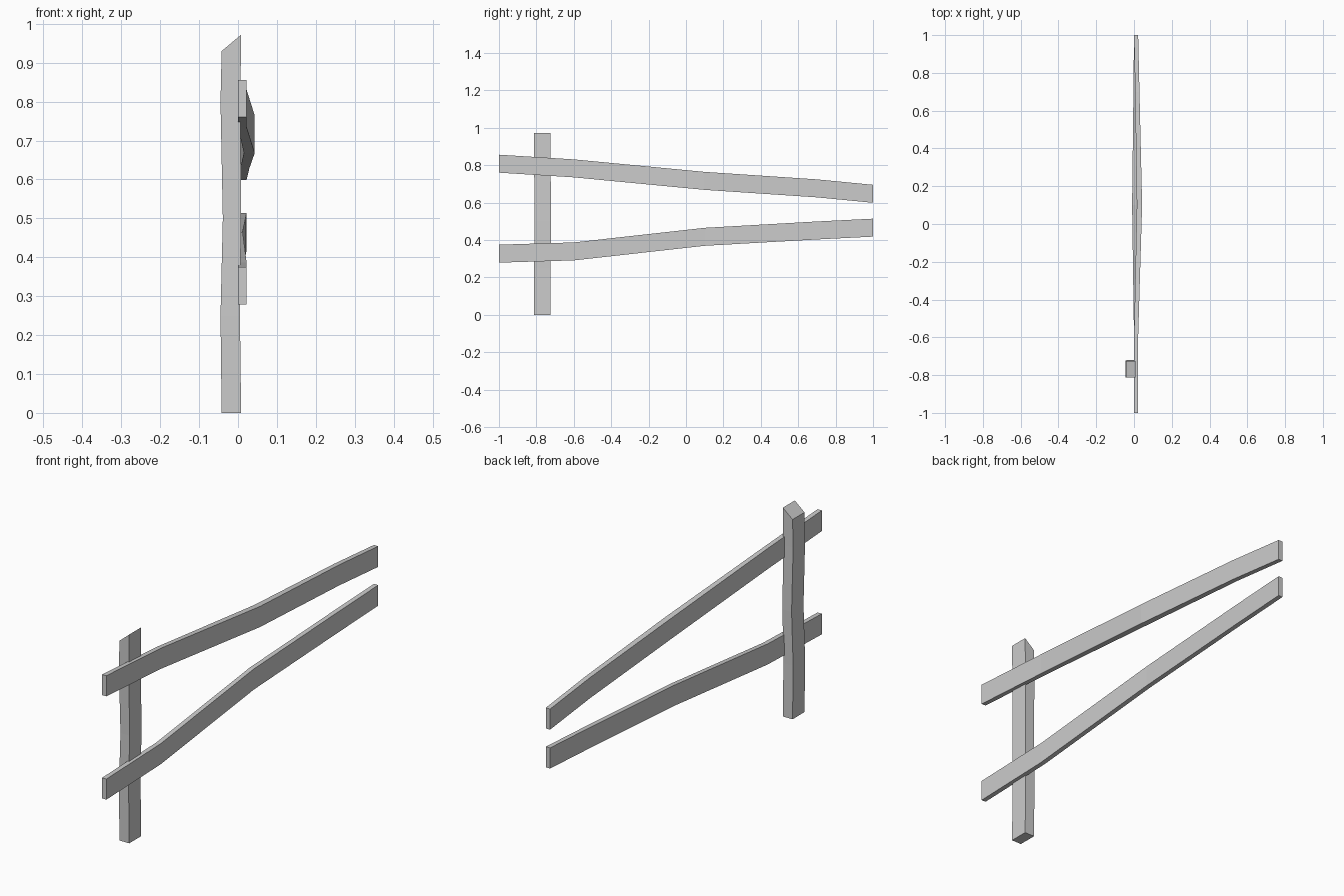
import bpy
import bmesh

cube = bpy.data.objects.get("Cube")
if cube:
    bpy.data.objects.remove(cube, do_unlink=True)

# Single weathered grey material
grey = bpy.data.materials.new("weathered grey")
grey.use_nodes = True
grey.diffuse_color = (0.6, 0.6, 0.6, 1)
grey.node_tree.nodes["Principled BSDF"].inputs["Base Color"].default_value = (0.6, 0.6, 0.6, 1)


def loft(name, rings):
    """Skin a row of four-cornered rings and cap both ends."""
    bm = bmesh.new()
    loops = [[bm.verts.new(p) for p in ring] for ring in rings]
    for a, b in zip(loops, loops[1:]):
        for i in range(4):
            j = (i + 1) % 4
            bm.faces.new((a[i], a[j], b[j], b[i]))
    bm.faces.new(loops[0])
    bm.faces.new(loops[-1])
    bmesh.ops.recalc_face_normals(bm, faces=bm.faces)
    mesh = bpy.data.meshes.new(name)
    bm.to_mesh(mesh)
    bm.free()
    mesh.materials.append(grey)
    obj = bpy.data.objects.new(name, mesh)
    bpy.context.collection.objects.link(obj)
    return obj


def rail(name, stations, height=0.096):
    """Warped board along y; stations are (y, inner x, outer x, bottom z)."""
    return loft(name, [[(a, y, z), (b, y, z), (b, y, z + height), (a, y, z + height)]
                       for y, a, b, z in stations])


# Boards bow gently in opposite directions and converge at the back
rail("upper_rail", [(-1, 0, 0.022, 0.76), (-0.6, 0, 0.022, 0.735),
                    (0.1, 0.015, 0.043, 0.668), (0.7, 0.006, 0.029, 0.628),
                    (1, 0, 0.022, 0.599)])
rail("lower_rail", [(-1, 0, 0.022, 0.279), (-0.6, 0, 0.022, 0.291),
                    (0.1, -0.01, 0.012, 0.369), (0.7, -0.003, 0.019, 0.403),
                    (1, 0, 0.022, 0.418)])

# Slightly crooked post with a slanted top: (left x, right x, y shift, left z, right z)
post = [(-0.042, 0.008, 0, 0, 0), (-0.045, 0.005, 0, 0.25, 0.25),
        (-0.039, 0.008, 0.003, 0.5, 0.5), (-0.045, 0.006, 0, 0.8, 0.8),
        (-0.042, 0.008, 0, 0.93, 0.972)]
loft("post", [[(a, -0.812 + s, za), (b, -0.812 + s, zb),
               (b, -0.724 + s, zb), (a, -0.724 + s, za)]
              for a, b, s, za, zb in post])
